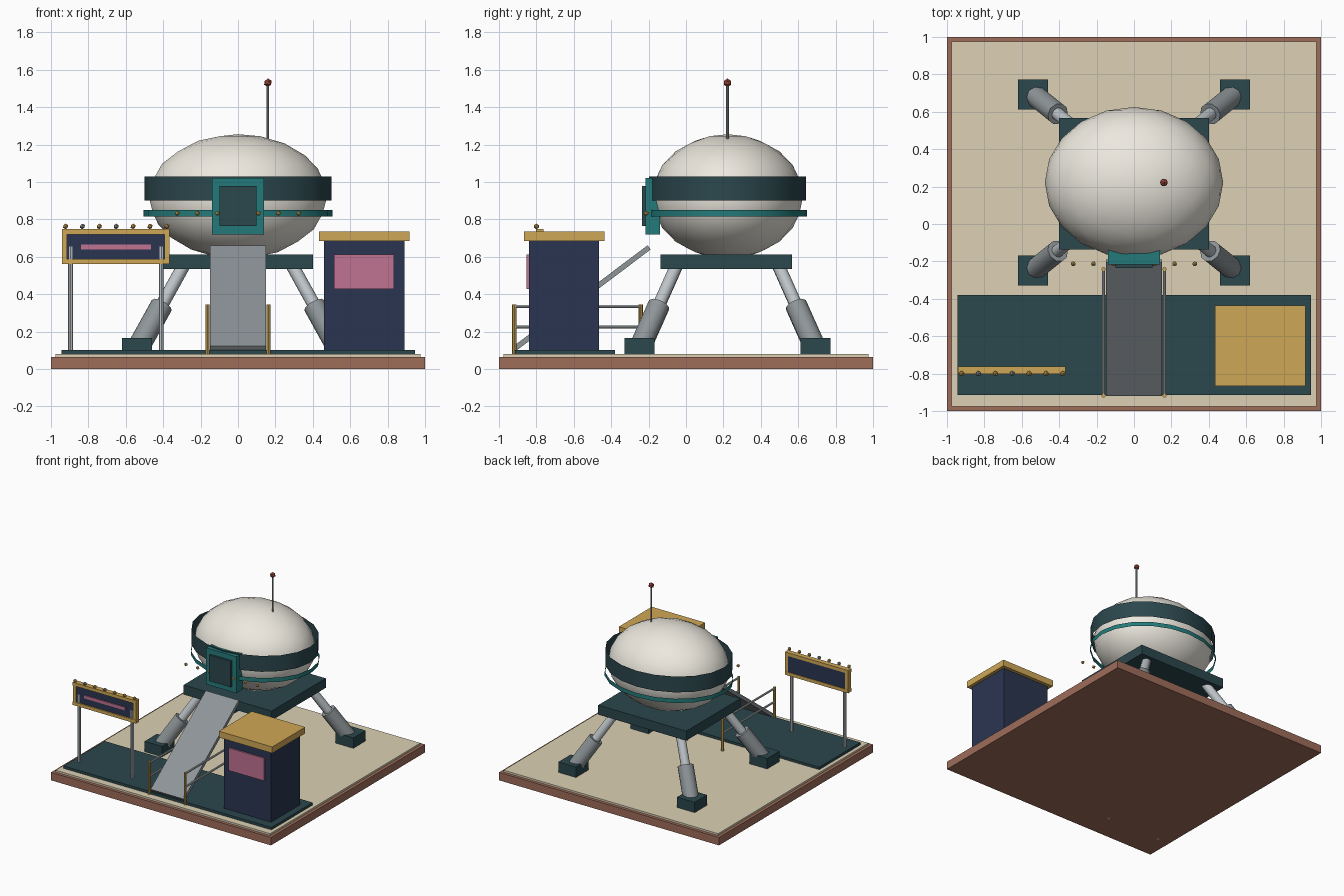
import bpy, bmesh
from math import radians, hypot, atan2
from mathutils import Vector, Matrix

if "Cube" in bpy.data.objects:
    bpy.data.objects.remove(bpy.data.objects["Cube"])


def mat(name, hexcol):
    m = bpy.data.materials.new(name)
    c = [int(hexcol[i:i + 2], 16) / 255 for i in (0, 2, 4)]
    m.diffuse_color = [((v + 0.055) / 1.055) ** 2.4 for v in c] + [1]
    m.use_nodes = True
    m.node_tree.nodes["Principled BSDF"].inputs["Base Color"].default_value = m.diffuse_color
    return m


BROWN = mat("brown", "9F6D5A")
SAND = mat("sand", "DDD1B5")
DARK = mat("dark_teal", "2B474D")
TEAL = mat("teal", "257A7A")
GOLD = mat("gold", "CFA756")
NAVY = mat("navy", "2A3550")
PINK = mat("pink", "C07292")
SHELL = mat("shell", "ECE8DE")
STEEL = mat("steel", "8E9598")
LIGHT = mat("light_steel", "BCC3C7")
RED = mat("red", "A84C3C")


def finish(name, bm, material, smooth=False):
    me = bpy.data.meshes.new(name)
    bm.to_mesh(me)
    bm.free()
    ob = bpy.data.objects.new(name, me)
    bpy.context.collection.objects.link(ob)
    me.materials.append(material)
    if smooth:
        bpy.ops.object.select_all(action='DESELECT')
        bpy.context.view_layer.objects.active = ob
        ob.select_set(True)
        bpy.ops.object.shade_smooth_by_angle(angle=radians(40))
    return ob


def box(name, x, y, z, material):
    """Box from (min, max) ranges."""
    bm = bmesh.new()
    bmesh.ops.create_cube(bm, size=1)
    for v in bm.verts:
        v.co = [r[0] if c < 0 else r[1] for c, r in zip(v.co, (x, y, z))]
    return finish(name, bm, material)


def rod(name, a, b, r, material, sides=8):
    """Cylinder between two points."""
    a, b = Vector(a), Vector(b)
    bm = bmesh.new()
    rot = (b - a).to_track_quat('Z', 'Y').to_matrix().to_4x4()
    bmesh.ops.create_cone(bm, cap_ends=True, segments=sides, radius1=r, radius2=r,
                          depth=(b - a).length,
                          matrix=Matrix.Translation((a + b) / 2) @ rot)
    return finish(name, bm, material, True)


def ball(name, c, radii, material, sub=1, smooth=False):
    bm = bmesh.new()
    bmesh.ops.create_icosphere(bm, subdivisions=sub, radius=1,
                               matrix=Matrix.Translation(c) @ Matrix.Diagonal((*radii, 1)))
    return finish(name, bm, material, smooth)


def hoop(name, rx, ry, z0, z1, material):
    """Open elliptical band around the pod."""
    bm = bmesh.new()
    bmesh.ops.create_cone(bm, cap_ends=False, segments=20, radius1=1, radius2=1, depth=1,
                          matrix=Matrix.Translation((0, CY, (z0 + z1) / 2))
                          @ Matrix.Diagonal((rx, ry, z1 - z0, 1)))
    return finish(name, bm, material, True)


CY = 0.222  # pod centre in y

# Base
box("base_slab", (-1, 1), (-1, 1), (0, 0.065), BROWN)
box("sand_top", (-0.975, 0.975), (-0.975, 0.975), (0.065, 0.08), SAND)
box("front_deck", (-0.945, 0.945), (-0.915, -0.38), (0.08, 0.1), DARK)

# Pod with bands
ball("pod_shell", (0, CY, 0.922), (0.477, 0.404, 0.333), SHELL, 3, True)
hoop("window_band", 0.5, 0.42, 0.9, 1.03, DARK)
hoop("trim_ring", 0.505, 0.425, 0.815, 0.85, TEAL)
for i, x in enumerate((-0.325, -0.217, -0.11, 0.11, 0.217, 0.325)):
    ball(f"pod_light_{i}", (x, -0.213, 0.832), (0.014,) * 3, GOLD)

# Door
box("door_frame", (-0.138, 0.138), (-0.217, -0.14), (0.72, 1.02), TEAL)
box("door_panel", (-0.098, 0.098), (-0.235, -0.2), (0.765, 0.978), DARK)

# Antenna
rod("antenna_mast", (0.16, CY, 1.19), (0.16, CY, 1.53), 0.007, STEEL)
ball("antenna_tip", (0.16, CY, 1.53), (0.023,) * 3, RED)

# Support frame and legs
box("support_plate", (-0.4, 0.4), (-0.135, 0.568), (0.535, 0.613), DARK)
for sx, xn in ((-1, "left"), (1, "right")):
    for sy, yn in ((-1, "front"), (1, "back")):
        n = f"{yn}_{xn}"
        fx, fy = sx * 0.54, CY + sy * 0.47
        foot = Vector((sx * 0.53, CY + sy * 0.465, 0.12))
        top = Vector((sx * 0.275, CY + sy * 0.26, 0.58))
        rod(n + "_strut", foot, top, 0.035, LIGHT, 10)
        rod(n + "_sleeve", foot, foot.lerp(top, 0.48), 0.06, STEEL, 10)
        box(n + "_foot", (fx - 0.08, fx + 0.08), (fy - 0.08, fy + 0.08), (0.08, 0.165), DARK)

# Ramp: sloped slab extruded from its side profile
bm = bmesh.new()
a, b = Vector((0, -0.912, 0.112)), Vector((0, -0.197, 0.65))
d = b - a
bmesh.ops.create_cube(bm, size=1, matrix=Matrix.Translation((a + b) / 2)
                      @ Matrix.Rotation(atan2(d.z, d.y), 4, 'X')
                      @ Matrix.Diagonal((0.3, hypot(d.y, d.z), 0.028, 1)))
finish("ramp", bm, STEEL)

# Ramp railings
for sx, xn in ((-1, "left"), (1, "right")):
    x = sx * 0.163
    for y, yn in ((-0.918, "front"), (-0.242, "back")):
        rod(f"{xn}_rail_post_{yn}", (x, y, 0.08), (x, y, 0.345), 0.011, GOLD)
    for z, zn in ((0.335, "upper"), (0.225, "lower")):
        rod(f"{xn}_rail_{zn}", (x, -0.918, z), (x, -0.242, z), 0.008, LIGHT)

# Sign
for x, xn in ((-0.895, "left"), (-0.41, "right")):
    rod(f"sign_post_{xn}", (x, -0.785, 0), (x, -0.785, 0.655), 0.013, LIGHT)
box("sign_panel", (-0.92, -0.385), (-0.793, -0.767), (0.58, 0.73), NAVY)
box("sign_stripe", (-0.84, -0.465), (-0.801, -0.79), (0.64, 0.665), PINK)
for z, zn in ((0.56, "bottom"), (0.72, "top")):
    box(f"sign_frame_{zn}", (-0.94, -0.365), (-0.803, -0.762), (z, z + 0.027), GOLD)
for x, xn in ((-0.94, "left"), (-0.392, "right")):
    box(f"sign_frame_{xn}", (x, x + 0.027), (-0.802, -0.763), (0.56, 0.745), GOLD)
for i in range(7):
    ball(f"sign_bulb_{i}", (-0.922 + 0.0903 * i, -0.8, 0.762), (0.015,) * 3,
         STEEL if i % 2 and i != 5 else GOLD)

# Kiosk
box("kiosk_body", (0.46, 0.89), (-0.84, -0.465), (0.1, 0.685), NAVY)
box("kiosk_roof", (0.432, 0.917), (-0.865, -0.437), (0.683, 0.735), GOLD)
box("kiosk_window", (0.512, 0.835), (-0.852, -0.83), (0.428, 0.613), PINK)
